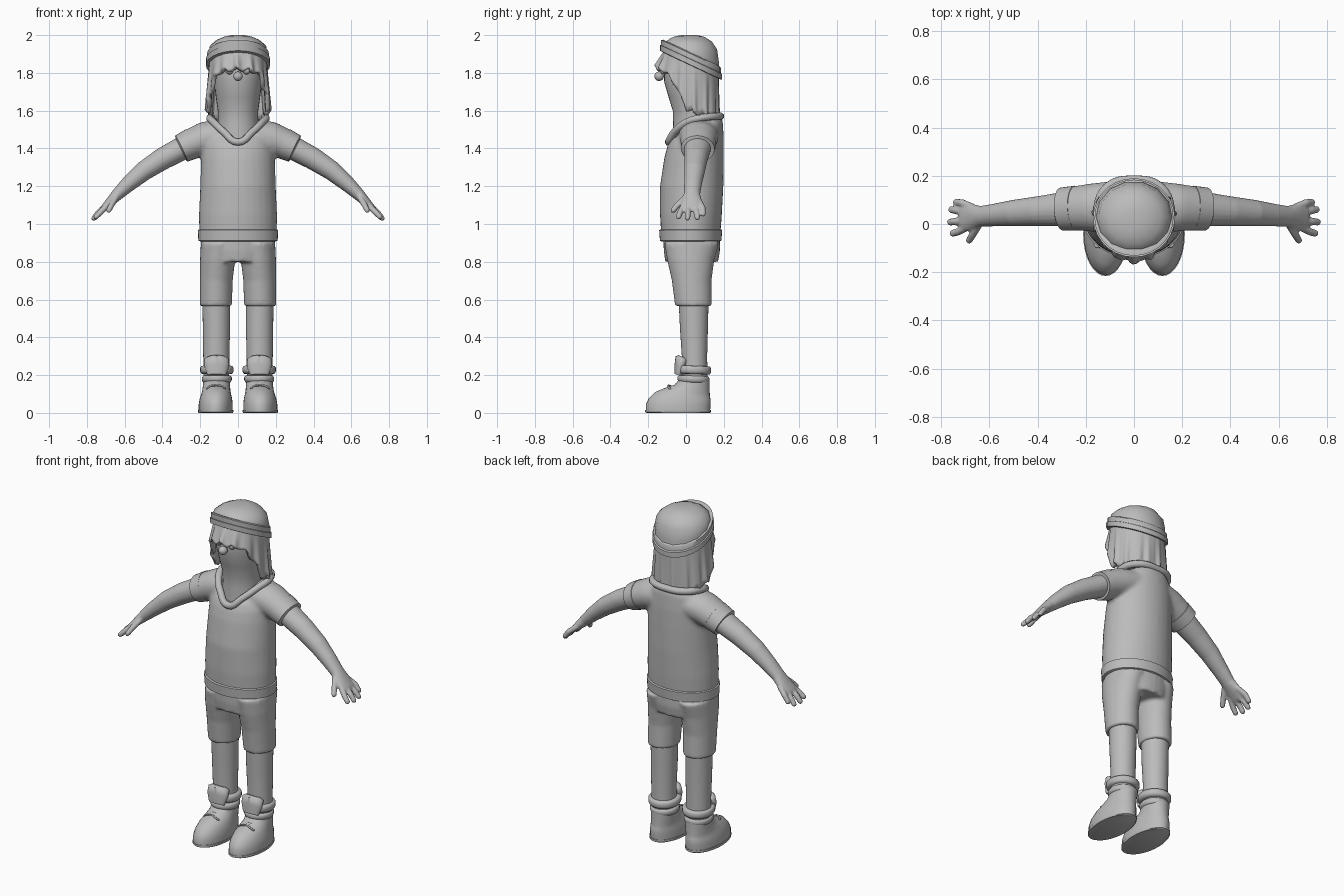
import bpy, bmesh, math
from mathutils import Vector

cube = bpy.data.objects.get("Cube")
if cube:
    bpy.data.objects.remove(cube, do_unlink=True)

GREY = (0.5, 0.5, 0.5, 1)
mat = bpy.data.materials.new("plain_grey")
mat.use_nodes = True
mat.diffuse_color = GREY
mat.node_tree.nodes["Principled BSDF"].inputs["Base Color"].default_value = GREY


def finish(name, bm, angle=40):
    bmesh.ops.recalc_face_normals(bm, faces=bm.faces)
    me = bpy.data.meshes.new(name)
    bm.to_mesh(me)
    bm.free()
    me.shade_smooth()
    me.set_sharp_from_angle(angle=math.radians(angle))
    me.materials.append(mat)
    ob = bpy.data.objects.new(name, me)
    bpy.context.collection.objects.link(ob)
    return ob


def skin(bm, rings, closed=False, caps=True):
    rows = [[bm.verts.new(p) for p in r] for r in rings]
    pairs = list(zip(rows, rows[1:])) + ([(rows[-1], rows[0])] if closed else [])
    for a, b in pairs:
        for i in range(len(a)):
            j = (i + 1) % len(a)
            bm.faces.new((a[i], a[j], b[j], b[i]))
    if caps and not closed:
        bm.faces.new(rows[0])
        bm.faces.new(rows[-1])


def stack(bm, secs, n=32, side=1):
    """Horizontal oval rings: x, front y, back y, z, half width, tilt."""
    rings = []
    for x, y0, y1, z, rx, tilt in secs:
        ring = []
        for i in range(n):
            a = math.tau * i / n
            dy = (y1 - y0) / 2 * math.sin(a)
            ring.append((side * (x + rx * math.cos(a)), (y0 + y1) / 2 + dy, z + tilt * dy))
        rings.append(ring)
    skin(bm, rings)


def limb(bm, secs, n=20, side=1):
    """Rings square to a path in space: x, y, z, half thickness, half depth."""
    pts = [Vector(s[:3]) for s in secs]
    rings = []
    for k, s in enumerate(secs):
        t = (pts[min(k + 1, len(pts) - 1)] - pts[max(k - 1, 0)]).normalized()
        u = Vector((-t.z, 0, t.x)).normalized()
        v = t.cross(u)
        ring = [pts[k] + u * s[3] * math.cos(math.tau * i / n) + v * s[4] * math.sin(math.tau * i / n)
                for i in range(n)]
        rings.append([(side * p.x, p.y, p.z) for p in ring])
    skin(bm, rings)


def make(name, fn, *args, angle=40, **kw):
    bm = bmesh.new()
    fn(bm, *args, **kw)
    return finish(name, bm, angle)


def melt(ob, size, rounds):
    """Fuse overlapping volumes into one soft surface."""
    m = ob.modifiers.new("fuse", 'REMESH')
    m.mode, m.voxel_size, m.use_smooth_shade = 'VOXEL', size, True
    s = ob.modifiers.new("soften", 'SMOOTH')
    s.iterations, s.factor = rounds, 0.5


def cord(name, pts, r, cyclic=False, smooth=True):
    cu = bpy.data.curves.new(name, 'CURVE')
    cu.dimensions, cu.bevel_depth, cu.bevel_resolution, cu.use_fill_caps = '3D', r, 2, True
    sp = cu.splines.new('BEZIER')
    sp.bezier_points.add(len(pts) - 1)
    for b, p in zip(sp.bezier_points, pts):
        b.co = p
        b.handle_left_type = b.handle_right_type = 'AUTO' if smooth else 'VECTOR'
    sp.use_cyclic_u, sp.resolution_u = cyclic, 5
    cu.materials.append(mat)
    ob = bpy.data.objects.new(name, cu)
    bpy.context.collection.objects.link(ob)


def ball(name, c, r):
    bm = bmesh.new()
    bmesh.ops.create_uvsphere(bm, u_segments=16, v_segments=10, radius=r)
    bmesh.ops.translate(bm, verts=bm.verts, vec=c)
    finish(name, bm, 180)


# Shirt: trunk and sleeves fused, neckline sloping down to the front
bm = bmesh.new()
stack(bm, [(0, -.13, .18, .915, .205, 0), (0, -.138, .19, 1.05, .207, 0), (0, -.138, .198, 1.2, .2, 0),
           (0, -.115, .2, 1.35, .195, 0), (0, -.1, .2, 1.43, .19, .15),
           (0, -.09, .195, 1.485, .175, .4), (0, -.085, .185, 1.51, .15, .48)])
for s in (1, -1):
    limb(bm, [(.08, .07, 1.475, .085, .11), (.18, .068, 1.452, .088, .1), (.25, .065, 1.423, .08, .092),
              (.298, .062, 1.4, .073, .086)], side=s)
melt(finish("shirt", bm), .011, 6)
make("shirt_hem", stack, [(0, -.13, .18, .908, .2, 0), (0, -.138, .187, .912, .21, 0),
                          (0, -.142, .192, .968, .212, 0), (0, -.133, .185, .972, .204, 0)], n=48)
half = [(.075, -.06, 1.487), (.13, .005, 1.54), (.148, .08, 1.562), (.1, .16, 1.57)]
cord("collar", [(0, -.092, 1.433)] + half + [(0, .182, 1.57)] + [(-x, y, z) for x, y, z in half[::-1]],
     .02, cyclic=True)

# Shorts: hips and two legs fused
bm = bmesh.new()
stack(bm, [(0, -.11, .17, .8, .17, 0), (0, -.118, .18, .86, .192, 0), (0, -.12, .18, .93, .198, 0)])
for s in (1, -1):
    stack(bm, [(.117, -.058, .137, .565, .085, 0), (.115, -.075, .135, .7, .087, 0),
               (.108, -.1, .15, .81, .093, 0), (.1, -.115, .176, .9, .097, 0)], side=s)
melt(finish("shorts", bm), .01, 4)

# Neck and face
make("head", stack, [(0, -.075, .15, 1.4, .12, 0), (0, -.068, .15, 1.53, .105, 0), (0, -.07, .15, 1.6, .107, 0),
                     (0, -.092, .155, 1.67, .117, 0), (0, -.115, .16, 1.75, .126, 0),
                     (0, -.118, .165, 1.83, .13, 0), (0, -.1, .15, 1.92, .12, 0)], angle=60)
ball("nose", (0, -.142, 1.782), .025)
for side, s in (("left", 1), ("right", -1)):
    ball(side + "_eye", (s * .045, -.118, 1.812), .02)

# Hair: wavy curtain, short over the brow and long at the back
EDGE = [(0, 1.83), (38, 1.81), (55, 1.755), (80, 1.61), (107, 1.585), (140, 1.555), (181, 1.55)]


def edge_height(deg):
    for (a, za), (b, zb) in zip(EDGE, EDGE[1:]):
        if a <= deg < b:
            return za + (zb - za) * (deg - a) / (b - a)


def hair(bm, n=120, rows=9):
    grid = []
    for k in range(rows):
        t = k / (rows - 1)
        row = []
        for i in range(n):
            a = math.tau * i / n
            deg = abs((math.degrees(a) + 180) % 360 - 180)
            front = max(0, math.cos(a))
            wave = t * (.006 * math.cos(15 * a) + .003 * math.cos(26 * a + 1))
            top = 1.86 + .06 * math.cos(a)
            z = top + (edge_height(deg) + .012 * math.cos(15 * a + .6) - top) * t
            rx = .153 + .018 * t + wave
            ry = .145 + .045 * t * front + wave
            row.append((rx * math.sin(a), .03 - ry * math.cos(a), z))
        grid.append(row)
    skin(bm, grid, caps=False)


m = make("hair", hair, angle=70).modifiers.new("thickness", 'SOLIDIFY')
m.thickness, m.offset = .022, -1

# Cap and tilted headband
make("cap", stack, [(0, -.12, .18, 1.85, .155, -.45), (0, -.122, .178, 1.9, .159, -.3),
                    (0, -.11, .168, 1.945, .148, -.15), (0, -.085, .14, 1.975, .112, -.08),
                    (0, -.055, .1, 1.993, .07, -.03), (0, -.02, .06, 2, .03, 0)], n=14, angle=60)
for name, z, grow in (("headband", 1.857, 0), ("headband_top", 1.887, -.006)):
    make(name, stack, [(0, -.12, .18, z - .02, .155, -.47), (0, -.138 - grow, .19 + grow, z - .016, .17 + grow, -.47),
                       (0, -.138 - grow, .19 + grow, z + .014, .17 + grow, -.47),
                       (0, -.12, .18, z + .018, .155, -.47)], n=28)

ARM = [(.25, .064, 1.425, .062, .075), (.31, .06, 1.393, .062, .07), (.4, .053, 1.345, .059, .062),
       (.5, .045, 1.28, .052, .055), (.58, .037, 1.212, .042, .047), (.635, .032, 1.16, .033, .043)]
FINGERS = [((.67, .07, 1.12), (.715, .088, 1.085), (.74, .09, 1.05)),
           ((.69, .045, 1.1), (.735, .056, 1.06), (.76, .06, 1.03)),
           ((.69, .012, 1.1), (.74, .01, 1.06), (.765, .008, 1.028)),
           ((.69, -.012, 1.1), (.73, -.032, 1.06), (.755, -.04, 1.035)),
           ((.645, -.005, 1.14), (.67, -.045, 1.1), (.685, -.07, 1.07))]

for side, s in (("left", 1), ("right", -1)):
    # Arm, palm and fingers
    bm = bmesh.new()
    limb(bm, ARM + [(.675, .03, 1.12, .025, .055), (.71, .025, 1.085, .018, .058),
                    (.722, .025, 1.07, .01, .045)], side=s)
    for base, mid, tip in FINGERS:
        end = Vector(tip) + (Vector(tip) - Vector(mid)) * .25
        limb(bm, [(*base, .016, .016), (*mid, .016, .016), (*tip, .014, .015), (*end, .006, .007)], n=10, side=s)
    melt(finish(side + "_arm", bm), .006, 3)
    make(side + "_sleeve_cuff", limb, [(.24, .066, 1.427, .075, .085), (.241, .066, 1.4265, .083, .093),
                                       (.3, .062, 1.399, .076, .089), (.302, .062, 1.398, .066, .078)],
         n=32, side=s)

    # Lower leg, rolled sock and sock top
    make(side + "_leg", stack, [(.115, -.025, .115, .12, .068, 0), (.115, -.022, .112, .3, .069, 0),
                                (.114, -.032, .116, .45, .072, 0), (.115, -.04, .12, .62, .074, 0)], side=s)
    for name, z0, z1, r in (("sock_roll", .205, .25, .089), ("sock_band", .158, .198, .08)):
        secs = [(.112, .037 - r - d, .042 + r + d, z, r - .003 + d, -.04)
                for z, d in ((z0, -.02), (z0 + .003, -.004), (z0 + .015, .002), (z1 - .01, .002),
                             (z1 - .002, -.004), (z1, -.02))]
        make(f"{side}_{name}", stack, secs, side=s, angle=60)

    # Shoe, sole and tongue
    make(side + "_shoe", stack, [(.118, -.213, .128, .015, .09, 0), (.118, -.213, .13, .045, .09, 0),
                                 (.117, -.198, .13, .075, .086, 0), (.116, -.165, .128, .095, .08, -.1),
                                 (.115, -.11, .126, .115, .075, -.15), (.114, -.06, .125, .14, .072, -.1),
                                 (.113, -.038, .124, .175, .071, 0)], side=s, angle=60)
    make(side + "_sole", stack, [(.118, -.208, .126, 0, .09, 0), (.118, -.216, .132, .004, .093, 0),
                                 (.118, -.216, .132, .016, .093, 0)], side=s)
    make(side + "_tongue", stack, [(.113, -.06, -.02, .2, .05, -.3), (.113, -.06, .0, .25, .066, -.4),
                                   (.113, -.055, .02, .285, .064, -.4), (.113, -.04, .005, .297, .045, -.4)],
         side=s, angle=60)

    # Crossed laces and bow
    for k in range(4):
        y, z = -.115 + .022 * k, .108 + .011 * k
        for d in (1, -1):
            cord(f"{side}_lace", [(s * .116 + d * .042, y + .012, z - .004), (s * .116, y - .004, z + .011),
                                  (s * .116 - d * .042, y + .026, z + .004)], .005)
    for d in (1, -1):
        cord(side + "_bow", [(s * .116, -.075, .14), (s * .116 + d * .03, -.095, .143),
                             (s * .116 + d * .045, -.08, .125), (s * .116, -.075, .14)], .005)
